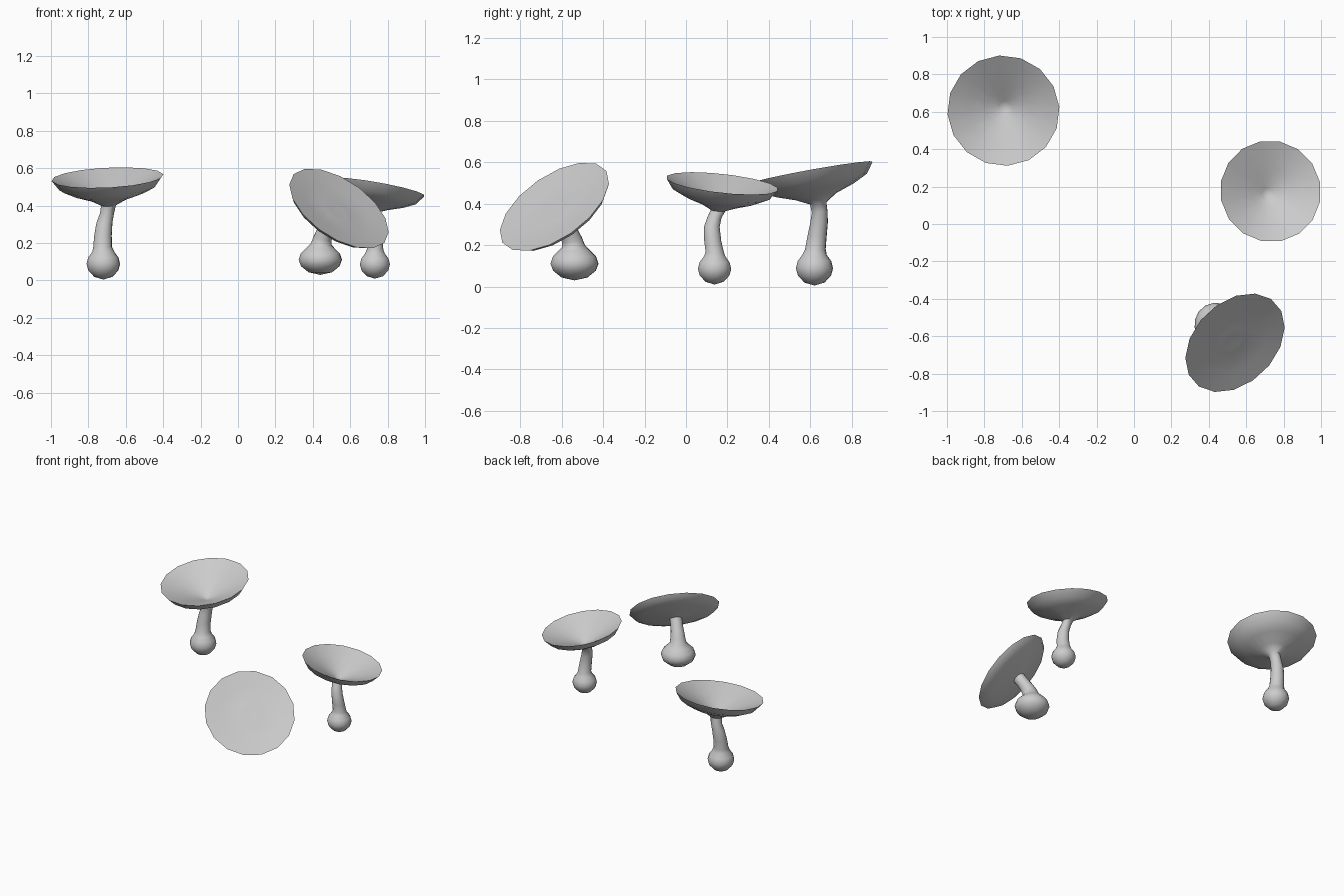
import bpy, bmesh
from math import pi, sin, cos, radians
from mathutils import Vector

if "Cube" in bpy.data.objects:
    bpy.data.objects.remove(bpy.data.objects["Cube"])

SIDES = 16
UP = Vector((0, 0, 1))


def mushroom(name, stalk, rim_centre, normal, cap, phase):
    """Loft one skin: stalk rings (x, y, z, radius), then cap rings (radius, height along normal)."""
    n = Vector(normal).normalized()
    c = Vector(rim_centre)
    rings = []
    for i, (x, y, z, r) in enumerate(stalk):
        t = max(0, i - 5) / (len(stalk) - 5)          # rings lean gradually toward the cap
        rings.append((Vector((x, y, z)), UP.lerp(n, t).normalized(), r))
    rings += [(c + n * h, n, r) for r, h in cap]

    bm = bmesh.new()
    loops = []
    for p, axis, r in rings:
        q = UP.rotation_difference(axis)
        if r == 0:
            loops.append([bm.verts.new(p)] * SIDES)
        else:
            loops.append([bm.verts.new(p + q @ Vector((r * cos(a), r * sin(a), 0)))
                          for a in (2 * pi * k / SIDES + radians(phase) for k in range(SIDES))])
    for lo, hi in zip(loops, loops[1:]):
        for k in range(SIDES):
            j = (k + 1) % SIDES
            bm.faces.new(list(dict.fromkeys((lo[k], lo[j], hi[j], hi[k]))))
    bmesh.ops.recalc_face_normals(bm, faces=bm.faces)
    me = bpy.data.meshes.new(name)
    bm.to_mesh(me)
    bm.free()
    ob = bpy.data.objects.new(name, me)
    bpy.context.collection.objects.link(ob)
    bpy.context.view_layer.objects.active = ob
    ob.select_set(True)
    bpy.ops.object.shade_smooth_by_angle(angle=radians(50))
    ob.select_set(False)


def bulb(x, y, base, height, radius):
    """Round foot of the stalk."""
    prof = [(0, 0), (.09, .54), (.3, .89), (.52, 1), (.74, .9), (.92, .66)]
    return [(x, y, base + height * h, radius * r) for h, r in prof]


def funnel(s):
    """Deep funnel cap: underside, rim, inner cone."""
    return [(s * r, s * h) for r, h in
            [(.10, -.118), (.19, -.087), (.262, -.052), (.30, 0),
             (.20, -.045), (.10, -.092), (.03, -.125), (0, -.138)]]


# back left mushroom
mushroom("back_mushroom",
         bulb(-.72, .62, .005, .16, .09) +
         [(-.724, .624, .18, .05), (-.722, .632, .24, .047), (-.714, .642, .31, .043),
          (-.70, .645, .36, .038), (-.692, .638, .402, .04)],
         (-.698, .606, .55), (-.05, -.18, 1), funnel(1), 4)

# right mushroom
mushroom("right_mushroom",
         bulb(.732, .138, .01, .145, .082) +
         [(.733, .139, .165, .045), (.731, .129, .22, .042), (.722, .125, .29, .038),
          (.712, .138, .335, .034), (.706, .155, .368, .036)],
         (.73, .175, .498), (.17, .11, 1), funnel(.91), 11.25)

# front mushroom with the flat, strongly tilted cap
flat_cap = [(.12, -.06), (.22, -.045), (.28, -.025), (.305, 0),
            (.20, -.012), (.08, -.022), (.04, -.016), (0, -.026)]
mushroom("front_mushroom",
         bulb(.44, -.538, .03, .155, .117) +
         [(.445, -.543, .195, .056), (.452, -.55, .225, .05), (.466, -.565, .262, .045),
          (.484, -.582, .298, .041), (.503, -.6, .334, .042)],
         (.54, -.635, .385), (.49, -.5, .71), flat_cap, 8)
